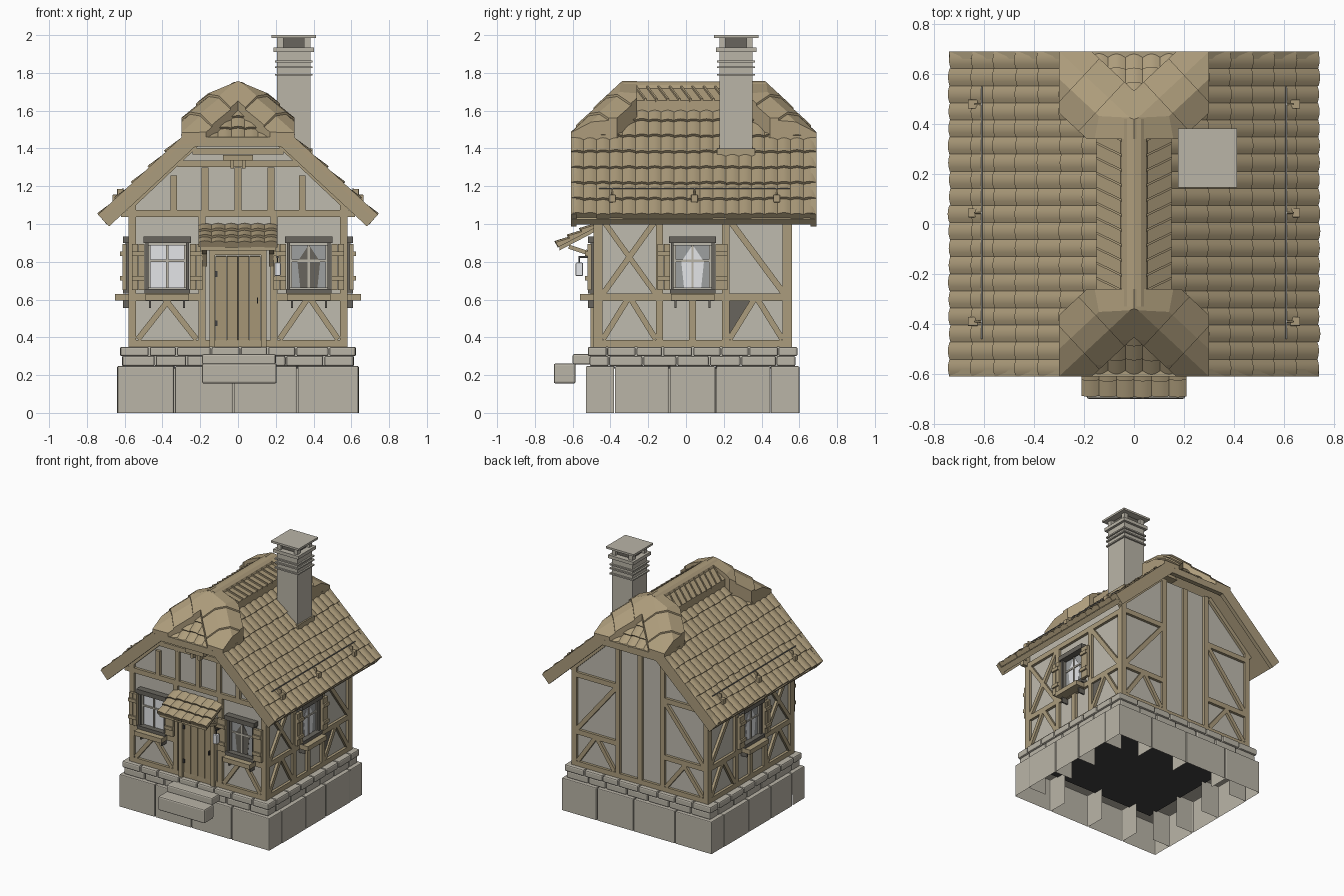
import bpy, bmesh, math, random
from mathutils import Vector

random.seed(4)
if "Cube" in bpy.data.objects:
    bpy.data.objects.remove(bpy.data.objects["Cube"])


def material(name, *rgb):
    m = bpy.data.materials.new(name)
    m.use_nodes = True
    m.diffuse_color = (*rgb, 1)
    m.node_tree.nodes["Principled BSDF"].inputs["Base Color"].default_value = (*rgb, 1)
    return m


TILE = material("clay tile", .42, .335, .2)
WOOD = material("timber", .41, .335, .205)
DOOR = material("door wood", .38, .305, .18)
PLASTER = material("plaster", .52, .495, .425)
STONE = material("stone", .49, .46, .39)
TRIM = material("dark trim", .14, .13, .11)
IRON = material("iron", .05, .05, .05)
PALE = material("pale glass", .8, .81, .83)
SHADE = material("shaded glass", .34, .35, .35)


class Part:
    """One object, gathered from prisms that share a material."""
    def __init__(self, name, mat):
        self.name, self.mat, self.bm = name, mat, bmesh.new()

    def prism(self, ring_a, ring_b):
        a = [self.bm.verts.new(p) for p in ring_a]
        b = [self.bm.verts.new(p) for p in ring_b]
        n = len(a)
        self.bm.faces.new(a)
        self.bm.faces.new(b[::-1])
        for i in range(n):
            j = (i + 1) % n
            self.bm.faces.new((a[j], a[i], b[i], b[j]))

    def box(self, lo, hi, f=lambda *p: p):
        (x0, y0, z0), (x1, y1, z1) = lo, hi
        flat = [(x0, y0), (x1, y0), (x1, y1), (x0, y1)]
        self.prism([f(x, y, z0) for x, y in flat], [f(x, y, z1) for x, y in flat])

    def strut(self, f, a, b, w, o0, o1):
        """Slanted bar in a wall plane, from a to b, between two depths."""
        d = Vector((b[0] - a[0], b[1] - a[1])).normalized() * w / 2
        ring = [(a[0] - d.y, a[1] + d.x), (a[0] + d.y, a[1] - d.x),
                (b[0] + d.y, b[1] - d.x), (b[0] - d.y, b[1] + d.x)]
        self.prism([f(u, o0, z) for u, z in ring], [f(u, o1, z) for u, z in ring])

    def tiles(self, origin, u, d, n, cols, rows, w, l):
        """Rows of arched, overlapping tiles running down a slope."""
        for r in range(rows):
            for c in range(cols):
                rings = []
                for t, lift in ((r * l, 0), ((r + 1) * l + .012 + random.uniform(-.004, .004), .016)):
                    base = origin + u * (c * w) + d * t
                    top = [base + u * (w * s / 4) + n * (lift + .013 + .009 * math.sin(math.pi * s / 4))
                           for s in range(5)]
                    rings.append(top + [base + u * w, base])
                self.prism(*rings)

    def clip(self, co, no):
        geom = self.bm.verts[:] + self.bm.edges[:] + self.bm.faces[:]
        cut = bmesh.ops.bisect_plane(self.bm, geom=geom, plane_co=co, plane_no=no, clear_outer=True)
        edges = [e for e in cut["geom_cut"] if isinstance(e, bmesh.types.BMEdge)]
        bmesh.ops.holes_fill(self.bm, edges=edges)

    def finish(self, bevel=0, smooth=False):
        bmesh.ops.recalc_face_normals(self.bm, faces=self.bm.faces[:])
        me = bpy.data.meshes.new(self.name)
        self.bm.to_mesh(me)
        self.bm.free()
        me.materials.append(self.mat)
        ob = bpy.data.objects.new(self.name, me)
        bpy.context.scene.collection.objects.link(ob)
        if bevel:
            mod = ob.modifiers.new("bevel", "BEVEL")
            mod.width, mod.segments = bevel, 2
        if smooth:
            bpy.ops.object.select_all(action="DESELECT")
            ob.select_set(True)
            bpy.context.view_layer.objects.active = ob
            bpy.ops.object.shade_smooth_by_angle(angle=math.radians(35))


YC = .04
def front(u, o, z): return (u, -.47 - o, z)
def back(u, o, z): return (u, .54 + o, z)
def right(u, o, z): return (.56 + o, u, z)
def left(u, o, z): return (-.56 - o, u, z)
def mirror(sx, sy): return lambda x, y, z: (sx * x, YC + sy * (y - YC), z)


# Stone base in three courses
def cuts(a, b, n):
    return [a] + [a + (b - a) * (i + random.uniform(-.1, .1)) / n for i in range(1, n)] + [b]

def course(part, z0, z1, hx, hy, depth, nx, ny):
    g, c = .003, .035
    for s in (-1, 1):
        e = cuts(-hx, hx, nx)
        for a, b in zip(e, e[1:]):
            part.box((a + g, c + s * (hy - depth), z0), (b - g, c + s * hy, z1))
        e = cuts(depth - hy, hy - depth, ny)
        for a, b in zip(e, e[1:]):
            part.box((s * (hx - depth), c + a + g, z0), (s * hx, c + b - g, z1))

# The large blocks are hollow shells, open below and towards the inside
blocks = Part("foundation_blocks", STONE)
course(blocks, 0, .247, .64, .565, .15, 4, 3)
def hidden(face):
    x, y, z = face.calc_center_median()
    inner_y = abs(abs(y - .035) - .415) < .001
    inner_x = abs(abs(x) - .49) < .001 and abs(y - .035) < .42
    return z < .001 or inner_x or inner_y
bmesh.ops.recalc_face_normals(blocks.bm, faces=blocks.bm.faces[:])
bmesh.ops.delete(blocks.bm, geom=[f for f in blocks.bm.faces if hidden(f)], context="FACES")
blocks.finish(.006)
base = Part("foundation_bricks", STONE)
course(base, .247, .302, .615, .545, .1, 7, 5)
course(base, .3, .35, .625, .555, .1, 8, 6)
base.finish(.01)
steps = Part("front_steps", STONE)
steps.box((-.19, -.7, .155), (.205, -.585, .262))
steps.box((-.19, -.6, .255), (.2, -.5, .312))
steps.finish(.01)
floor = Part("floor_underside", IRON)
floor.box((-.52, -.45, .235), (.52, .52, .245))
floor.finish()

# Plaster walls with clipped gables
walls = Part("walls", PLASTER)
gable = [(-.56, .25), (.56, .25), (.56, 1.13), (.25, 1.43), (-.25, 1.43), (-.56, 1.13)]
walls.prism([front(x, 0, z) for x, z in gable], [back(x, 0, z) for x, z in gable])
walls.finish()

# Timber framing
frame = Part("timber_frame", WOOD)
def bar(f, a, b, w=.038): frame.strut(f, a, b, w, -.01, .02)
def chevron(f, u0, u1):
    mid = (u0 + u1) / 2
    bar(f, (u0, .39), (mid - .01, .6), .03)
    bar(f, (u1, .39), (mid + .01, .6), .03)

for f in (front, back):
    bar(f, (-.58, .368), (.58, .368))
    for s in (-1, 1):
        bar(f, (s * .56, .35), (s * .56, 1.12), .04)
        bar(f, (s * .19, .35), (s * .19, 1.05))
        bar(f, (s * .19, .612), (s * .56, .612))
        chevron(f, s * .22, s * .53)
        bar(f, (s * .59, 1.08), (s * .22, 1.43), .04)
bar(front, (-.62, 1.055), (.62, 1.055))
bar(front, (-.32, 1.318), (.32, 1.318), .035)
bar(front, (-.24, 1.385), (.24, 1.385), .035)
for u in (-.34, -.175, 0, .175, .34):
    bar(front, (u, 1.06), (u, 1.3 - max(0, abs(u) - .2) * .3), .035)
for s in (-1, 1):
    bar(back, (s * .19, 1.05), (s * .19, 1.43))
    bar(back, (s * .19, 1.05), (s * .58, 1.05))
    bar(back, (s * .21, 1.03), (s * .54, .63), .032)
bar(back, (0, .37), (0, 1.42))
for f in (left, right):
    for z in (.368, .612, 1.04):
        bar(f, (-.48, z), (.55, z))
    for u in (-.46, -.14, .21, .53):
        bar(f, (u, .35), (u, 1.06))
    bar(f, (.035, .37), (.035, .6))
    bar(f, (-.44, .63), (-.16, 1.02), .03)
    bar(f, (-.44, 1.02), (-.16, .63), .028)
    chevron(f, -.44, -.16)
    chevron(f, .23, .51)
    bar(f, (.23, 1.02), (.52, .63), .032)
frame.finish()
panel = Part("dark_wall_panel", TRIM)
panel.prism(*[[right(u, o, z) for u, z in ((.23, .42), (.23, .595), (.35, .595))] for o in (0, .006)])
panel.finish()

# Windows with lintel, sill, flower shelf and shutters
def window(label, f, c, glass, drape):
    trim, wood = Part(label + "_window_frame", TRIM), Part(label + "_shutters_and_shelf", WOOD)
    pane, bars = Part(label + "_window_pane", glass), Part(label + "_window_bars", STONE)
    def put(part, u0, u1, z0, z1, o0, o1): part.box((c + u0, o0, z0), (c + u1, o1, z1), f)
    put(pane, -.1, .1, .66, .89, 0, .012)
    put(trim, -.125, .125, .9, .935, 0, .05)
    put(trim, -.12, .12, .632, .657, 0, .05)
    put(wood, -.115, .115, .595, .63, .02, .09)
    put(bars, -.006, .006, .66, .89, .01, .02)
    put(bars, -.09, .09, .8, .812, .01, .02)
    for s in (-1, 1):
        put(trim, s * .1, s * .115, .65, .9, 0, .035)
        put(bars, s * .088, s * .1, .66, .89, .01, .022)
        put(trim, s * .085, s * .095, .555, .6, 0, .05)
        for k in range(2):
            put(wood, s * (.12 + k * .034), s * (.152 + k * .034), .65, .895, .03, .052)
        for z in (.7, .83):
            put(wood, s * .12, s * .186, z, z + .025, .052, .064)
    if drape:
        cloth = Part(label + "_window_drape", drape)
        ring = [(-.045, .66), (.045, .66), (.06, .8), (0, .89), (-.06, .8)]
        cloth.prism(*[[f(c + u, o, z) for u, z in ring] for o in (.012, .014)])
        cloth.finish()
    for p in (pane, trim, wood, bars):
        p.finish()

window("front_left", front, .375, SHADE, TRIM)
window("front_right", front, -.375, PALE, None)
window("left_side", right, .035, SHADE, PALE)
window("right_side", left, .035, SHADE, PALE)

# Door, frame and hardware
door = Part("door_planks", DOOR)
for i in range(4):
    door.box((-.119 + i * .06, 0, .35), (-.061 + i * .06, .02, .83), front)
door.finish(.003)
jamb = Part("door_frame", WOOD)
for s in (-1, 1):
    jamb.box((s * .122, 0, .35), (s * .15, .035, .87), front)
jamb.box((-.122, 0, .835), (.122, .035, .87), front)
jamb.finish()
iron = Part("iron_fittings", IRON)
for z in (.46, .72):
    iron.box((-.122, .02, z), (-.108, .026, z + .03), front)
iron.box((.1, .02, .58), (.107, .035, .61), front)
iron.box((.205, 0, .82), (.215, .1, .83), front)
iron.box((.207, .09, .79), (.213, .1, .82), front)
iron.finish()
hoist = Part("gable_bracket", WOOD)
hoist.box((-.08, .02, 1.335), (.08, .06, 1.365), front)
for u in (-.04, .02):
    hoist.box((u, .02, 1.295), (u + .02, .05, 1.335), front)
hoist.finish()
lantern = Part("lantern", PALE)
lantern.box((.193, .075, .725), (.227, .115, .795), front)
lantern.finish(.006)

# Tiled canopy over the door
d = Vector((0, -.2, -.105)).normalized()
n = Vector((0, d.z, -d.y))
canopy = Part("canopy_tiles", TILE)
canopy.tiles(Vector((-.21, -.47, .985)), Vector((1, 0, 0)), d, n, 6, 3, .07, .074)
canopy.finish(smooth=True)
support = Part("canopy_supports", WOOD)
support.prism(*[[(x, -.47, .985), (x, -.67, .88), (x, -.67, .86), (x, -.47, .965)] for x in (-.2, .2)])
for s in (-1, 1):
    side = lambda u, o, z, s=s: (s * (.165 + o), u, z)
    support.strut(side, (-.62, .88), (-.53, .85), .022, 0, .025)
    support.strut(side, (-.535, .86), (-.48, .78), .022, 0, .025)
support.finish()

# Main roof slopes, clipped where the half hips begin
SLOPE = math.atan(.94)
def roof_z(x, y): return min(1.745 - .94 * x, 2.08 + y)

sheath = Part("roof_boarding", WOOD)
for s, label in ((-1, "right"), (1, "left")):
    d = Vector((s * math.cos(SLOPE), 0, -math.sin(SLOPE)))
    n = Vector((s * math.sin(SLOPE), 0, math.cos(SLOPE)))
    slope = Part("roof_tiles_" + label, TILE)
    slope.tiles(Vector((0, -.61, 1.705)), Vector((0, 1, 0)), d, n, 19, 8, 1.3 / 19, .1215)
    for sy in (-1, 1):
        slope.clip((0, YC + sy * .37, 0), (-s * .28, sy * .3, 0))
    slope.finish(smooth=True)
    ends = [(0, 1.7), (.72, 1.025), (.695, .998), (0, 1.65)]
    sheath.prism(*[[(s * x, y, z) for x, z in ends] for y in (-.6, .68)])
for sy in (-1, 1):
    sheath.clip((0, YC + sy * .65, 1.43), (0, sy, 1))
sheath.finish()

# Half hips with their fascia, barge boards and broad cap tiles
barge = Part("barge_boards", WOOD)
for sy, label in ((1, "front"), (-1, "back")):
    hip = Part("half_hip_tiles_" + label, TILE)
    d, n = Vector((0, -sy, -1)).normalized(), Vector((0, -sy, 1)).normalized()
    hip.tiles(Vector((-.315, YC - sy * .37, 1.68)), Vector((1, 0, 0)), d, n, 9, 4, .07, .086)
    for sx in (-1, 1):
        hip.clip((0, YC - sy * .37, 0), (sx * .28, sy * .3, 0))
        hip.clip((sx * .3, 0, 0), (sx, 0, 0))
    hip.finish(smooth=True)
    m = mirror(1, sy)
    barge.box((-.25, -.61, 1.41), (.25, -.575, 1.46), m)
    for sx in (-1, 1):
        m = mirror(sx, sy)
        barge.strut(lambda u, o, z: m(u, -.61 + o, z), (.712, 1.018), (.25, 1.447), .085, 0, .03)
        for i in range(3):
            cap = Part(f"hip_cap_{label}_{'left' if sx > 0 else 'right'}_{i + 1}", TILE)
            rings = []
            for t, lift in ((i / 3 - .4 * (i == 0), .012), ((i + 1) / 3 + .2 * (i == 2), 0)):
                x, y = .3 * (1 - t), -.61 + .28 * t
                plan = [(x + .68 * o, y + .73 * o, h + lift) for o, h in
                        ((-.09, .015), (0, .015), (.08, .075), (.18, .09))]
                top = [(a, b, roof_z(a, b) + h) for a, b, h in plan]
                low = [(a, b, roof_z(a, b) - .04) for a, b, h in plan[::-1]]
                rings.append(top + low)
            cap.prism(*rings)
            # Trim to the outline, the ridge line and the hip plane
            for co, no in (((.3, 0, 0), (1, 0, 0)), ((0, -.26, 0), (0, 1, 0)),
                           ((0, -.61, 0), (0, -1, 0)), ((0, 0, 0), (-1, 0, 0)),
                           ((0, 0, 1.757), (.38, 0, .92)), ((0, -.61, 1.495), (0, -1, 1))):
                cap.clip(co, no)
            for v in cap.bm.verts:
                v.co = m(*v.co)
            cap.finish()
barge.finish()

# Ridge capping with slanted ribs
ridge = Part("ridge_cap", TILE)
ring = [(-.15, 1.59), (-.15, 1.655), (-.05, 1.72), (.05, 1.72), (.15, 1.655), (.15, 1.59)]
ridge.prism(*[[(x, y, z) for x, z in ring] for y in (-.3, .39)])
roll = [(.055 * math.cos(a), 1.715 + .04 * math.sin(a)) for a in [math.pi * i / 6 for i in range(7)]]
ridge.prism(*[[(x, y, z) for x, z in roll] for y in (-.33, .42)])
for i in range(11):
    y = -.27 + i * .06
    for s in (-1, 1):
        ridge.prism(*[[(s * .05, y, 1.72 + h), (s * .05, y + .01, 1.72 + h),
                       (s * .152, y + .06, 1.655 + h), (s * .152, y + .05, 1.655 + h)] for h in (-.01, .01)])
ridge.finish()

# Snow rails and their hooks
rails, hooks = Part("snow_rails", SHADE), Part("snow_rail_hooks", TILE)
for s in (-1, 1):
    rails.box((s * .607, -.46, 1.185), (s * .612, .55, 1.19))
    for y in (-.39, .045, .48):
        hooks.box((s * .625, y - .018, 1.115), (s * .665, y + .018, 1.155))
        hooks.box((s * .607, y - .004, 1.15), (s * .64, y + .004, 1.186))
rails.finish()
hooks.finish(.003)

# Chimney with bands, smoke openings and slab
chimney, flue = Part("chimney", STONE), Part("chimney_openings", TRIM)
def stack(part, h, z0, z1): part.box((.295 - h, .265 - h, z0), (.295 + h, .265 + h, z1))
for h, z0, z1 in ((.088, 1.36, 1.92), (.1, 1.785, 1.795), (.1, 1.825, 1.835), (.1, 1.855, 1.865),
                  (.107, 1.91, 1.935), (.118, 1.985, 2.0)):
    stack(chimney, h, z0, z1)
for sx in (-1, 1):
    for sy in (-1, 1):
        chimney.box((.295 + sx * .055, .265 + sy * .055, 1.93), (.295 + sx * .088, .265 + sy * .088, 1.99))
stack(flue, .065, 1.92, 1.988)
chimney.finish()
flue.finish()
flashing = Part("chimney_flashing", WOOD)
flashing.box((.195, .165, 1.36), (.395, .365, 1.4))
flashing.finish()
